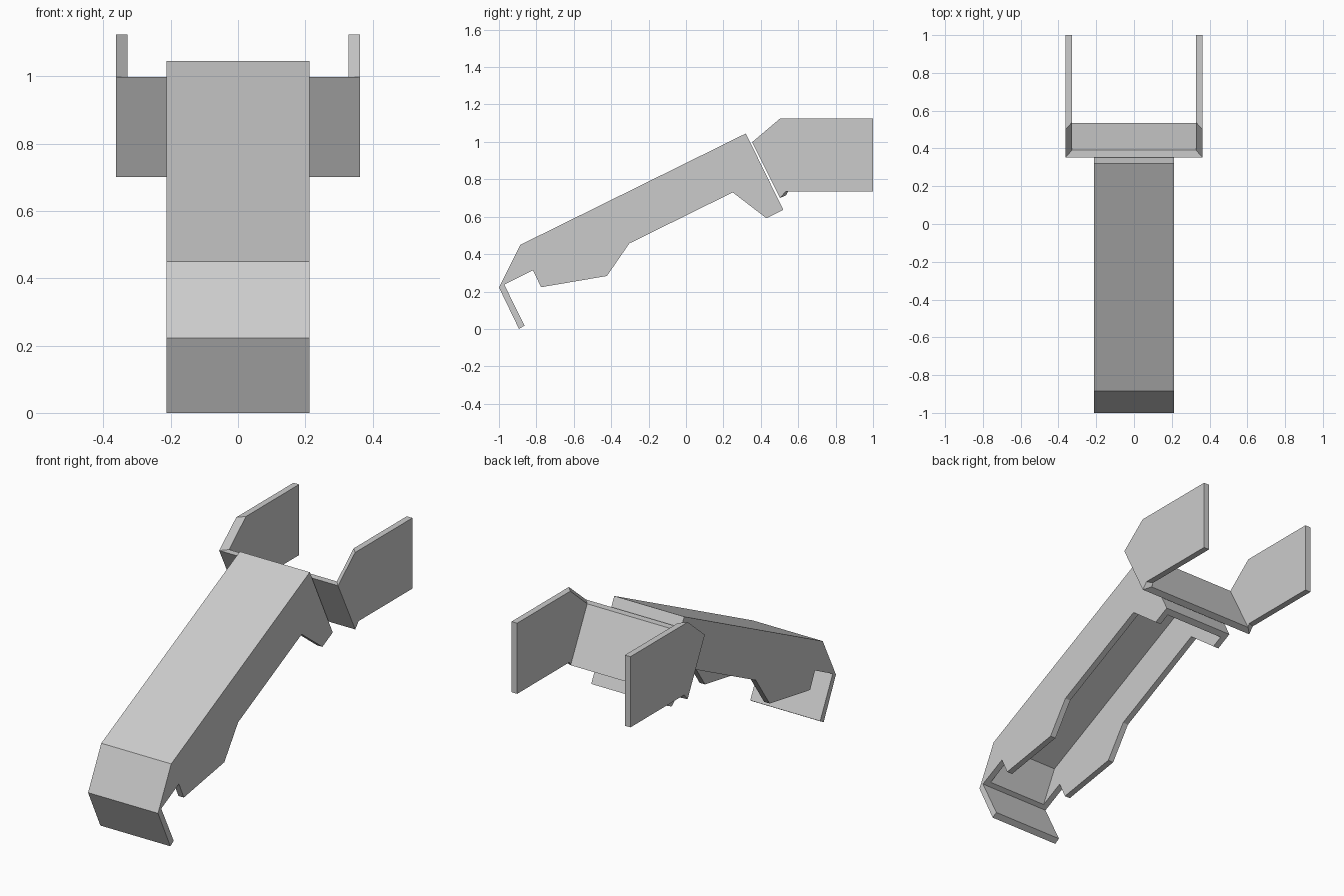
import bpy, bmesh

if "Cube" in bpy.data.objects:
    bpy.data.objects.remove(bpy.data.objects["Cube"])


def make_object(name, bm):
    bmesh.ops.recalc_face_normals(bm, faces=bm.faces)
    mesh = bpy.data.meshes.new(name)
    bm.to_mesh(mesh)
    bm.free()
    obj = bpy.data.objects.new(name, mesh)
    bpy.context.collection.objects.link(obj)
    return obj


def extrude_profile(name, profile, half_width):
    """Side profile of (y, z) points extruded across x."""
    bm = bmesh.new()
    face = bm.faces.new([bm.verts.new((-half_width, y, z)) for y, z in profile])
    ext = bmesh.ops.extrude_face_region(bm, geom=[face])
    verts = [g for g in ext["geom"] if isinstance(g, bmesh.types.BMVert)]
    bmesh.ops.translate(bm, verts=verts, vec=(2 * half_width, 0, 0))
    return make_object(name, bm)


# Lever: folded cover with side flanges and a bent front lip
lever = extrude_profile("lever_cover", [
    (0.32, 1.045), (-0.885, 0.45), (-1.0, 0.222), (-0.893, 0.0),
    (-0.863, 0.018), (-0.972, 0.237), (-0.818, 0.314), (-0.775, 0.223),
    (-0.423, 0.283), (-0.303, 0.457), (0.25, 0.73), (0.43, 0.592),
    (0.52, 0.637)], 0.213)

# Hollow underside of the lever, open at the bottom
cutter = extrude_profile("lever_hollow", [
    (0.53, 0.536), (0.304, 1.0), (-0.86, 0.425), (-0.955, 0.235),
    (-0.8, 0.1), (0.4, 0.1)], 0.18)
cutter.hide_render = True
mod = lever.modifiers.new("hollow", "BOOLEAN")
mod.operation = "DIFFERENCE"
mod.solver = "EXACT"
mod.object = cutter
bpy.context.view_layer.objects.active = lever
bpy.ops.object.modifier_apply(modifier=mod.name)
bpy.data.objects.remove(cutter)

# Bracket: tilted cross plate with two ears, mitred at the bends
outer = [(0.353, 0.998), (0.502, 1.124), (1.0, 1.124),
         (1.0, 0.735), (0.533, 0.735), (0.503, 0.70)]
inner = [(0.391, 0.998), (0.538, 1.124), (1.0, 1.124),
         (1.0, 0.735), (0.545, 0.735), (0.535, 0.715)]
bm = bmesh.new()
sides = []
for s in (-1, 1):
    o = [bm.verts.new((s * 0.362, y, z)) for y, z in outer]
    i = [bm.verts.new((s * 0.328, y, z)) for y, z in inner]
    bm.faces.new(o)
    bm.faces.new(i)
    for k in range(5):
        bm.faces.new((o[k], o[k + 1], i[k + 1], i[k]))
    sides.append((o, i))
(lo, li), (ro, ri) = sides
bm.faces.new((lo[0], ro[0], ro[5], lo[5]))
bm.faces.new((li[0], ri[0], ri[5], li[5]))
for k in (0, 5):
    bm.faces.new((lo[k], ro[k], ri[k], li[k]))
make_object("bracket", bm)
